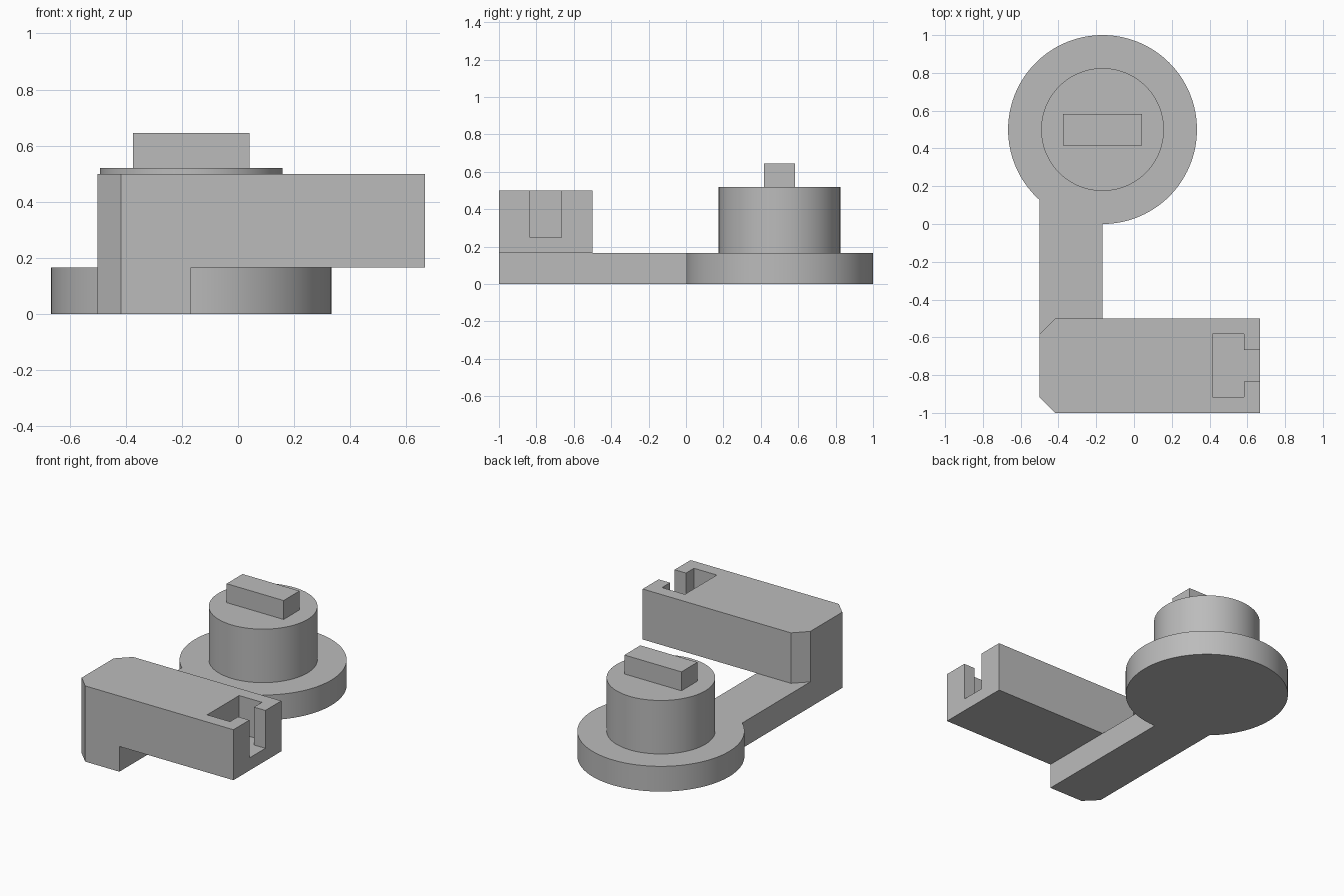
import bpy, bmesh
from math import asin, cos, pi, sin

cube = bpy.data.objects.get("Cube")
if cube:
    bpy.data.objects.remove(cube, do_unlink=True)

grey = bpy.data.materials.new("plain grey")
grey.use_nodes = True
grey.diffuse_color = (0.5, 0.5, 0.5, 1)
grey.node_tree.nodes["Principled BSDF"].inputs["Base Color"].default_value = grey.diffuse_color

U = 1 / 12                     # design grid step
CX, CY = -2 * U, 6 * U         # disc centre


def prism(name, outline, z0, z1):
    """Extrude a counter-clockwise outline from z0 to z1."""
    bm = bmesh.new()
    face = bm.faces.new([bm.verts.new((x, y, z0)) for x, y in outline])
    top = bmesh.ops.extrude_face_region(bm, geom=[face])["geom"]
    for v in top:
        if isinstance(v, bmesh.types.BMVert):
            v.co.z = z1
    bmesh.ops.recalc_face_normals(bm, faces=bm.faces)
    mesh = bpy.data.meshes.new(name)
    bm.to_mesh(mesh)
    bm.free()
    mesh.materials.append(grey)
    obj = bpy.data.objects.new(name, mesh)
    bpy.context.collection.objects.link(obj)
    return obj


def arc(radius, start, end, steps):
    angles = [start + (end - start) * i / steps for i in range(steps + 1)]
    return [(CX + radius * cos(a), CY + radius * sin(a)) for a in angles]


def rect(x0, x1, y0, y1):
    return [(x0, y0), (x1, y0), (x1, y1), (x0, y1)]


def activate(obj):
    bpy.ops.object.select_all(action="DESELECT")
    obj.select_set(True)
    bpy.context.view_layer.objects.active = obj


def combine(obj, tool, operation):
    mod = obj.modifiers.new("combine", "BOOLEAN")
    mod.operation, mod.solver, mod.object = operation, "EXACT", tool
    activate(obj)
    bpy.ops.object.modifier_apply(modifier=mod.name)
    bpy.data.objects.remove(tool, do_unlink=True)


# Base plate: round disc running into a straight arm with a clipped corner
arm_left_angle = pi + asin((36 - 16) ** 0.5 / 6)
plate_outline = arc(6 * U, -pi / 2, arm_left_angle - 0, 120) if arm_left_angle < pi else \
    arc(6 * U, -pi / 2, arm_left_angle, 120)
plate_outline += [(-6 * U, -11 * U), (-5 * U, -12 * U), (-2 * U, -12 * U)]
bracket = prism("base_plate_and_block", plate_outline, 0, 2 * U)

# Raised block with two clipped corners
block = prism("block", [(-5 * U, -12 * U), (8 * U, -12 * U), (8 * U, -6 * U),
                        (-5 * U, -6 * U), (-6 * U, -7 * U), (-6 * U, -11 * U)],
              2 * U, 6 * U)
combine(bracket, block, "UNION")

# T-shaped pocket open at the top and the end of the block
pocket = prism("pocket", [(5 * U, -11 * U), (7 * U, -11 * U), (7 * U, -10 * U),
                          (9 * U, -10 * U), (9 * U, -8 * U), (7 * U, -8 * U),
                          (7 * U, -7 * U), (5 * U, -7 * U)], 3 * U, 7 * U)
combine(bracket, pocket, "DIFFERENCE")

# Round hub on the disc, with a rectangular key on top
hub = prism("hub", arc(0.325, 0, 2 * pi, 128)[:-1], 2 * U, 0.52)
key = prism("key", rect(CX - 2.5 * U, CX + 2.5 * U, CY - U, CY + U), 0.52, 0.645)

for obj in (bracket, hub):
    activate(obj)
    bpy.ops.object.shade_smooth_by_angle(angle=0.5)
